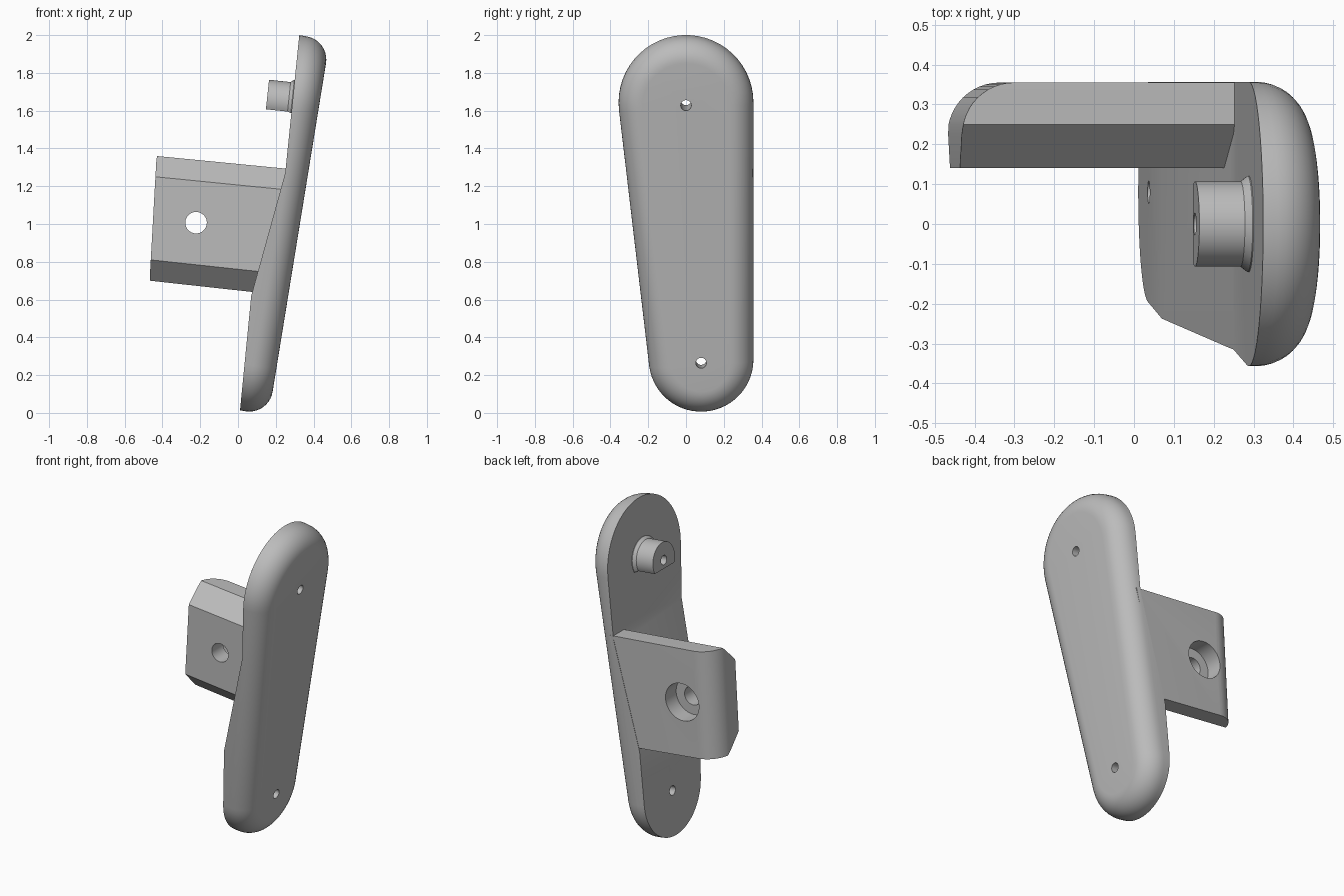
import bpy, bmesh
from math import sin, cos, atan, atan2, asin, pi
from mathutils import Vector

if "Cube" in bpy.data.objects:
    bpy.data.objects.remove(bpy.data.objects["Cube"])

grey = bpy.data.materials.new("plain grey")
grey.use_nodes = True
grey.diffuse_color = (0.5, 0.5, 0.5, 1)
grey.node_tree.nodes["Principled BSDF"].inputs["Base Color"].default_value = (0.5, 0.5, 0.5, 1)


def loft(name, rings):
    """Closed solid through matching rings of points."""
    bm = bmesh.new()
    loops = [[bm.verts.new(p) for p in ring] for ring in rings]
    n = len(loops[0])
    for low, high in zip(loops, loops[1:]):
        for i in range(n):
            j = (i + 1) % n
            bm.faces.new((low[i], low[j], high[j], high[i]))
    bm.faces.new(loops[0])
    bm.faces.new(loops[-1])
    bmesh.ops.recalc_face_normals(bm, faces=bm.faces)
    mesh = bpy.data.meshes.new(name)
    bm.to_mesh(mesh)
    bm.free()
    mesh.materials.append(grey)
    obj = bpy.data.objects.new(name, mesh)
    bpy.context.collection.objects.link(obj)
    return obj


def rod(name, start, end, radius, sides=32):
    start, end = Vector(start), Vector(end)
    turn = (end - start).to_track_quat('Z', 'Y')
    ring = [turn @ Vector((radius * cos(2 * pi * k / sides), radius * sin(2 * pi * k / sides), 0))
            for k in range(sides)]
    return loft(name, [[start + p for p in ring], [end + p for p in ring]])


def cut(obj, cutter, operation='DIFFERENCE'):
    mod = obj.modifiers.new("cut", 'BOOLEAN')
    mod.object, mod.operation, mod.solver = cutter, operation, 'EXACT'
    graph = bpy.context.evaluated_depsgraph_get()
    mesh = bpy.data.meshes.new_from_object(obj.evaluated_get(graph))
    obj.modifiers.clear()
    obj.data = mesh


def tilted(origin, angle):
    """Frame leaning back in xz: a runs outwards, b runs up."""
    ox, oz = origin
    return lambda a, y, b: Vector((ox + a * cos(angle) + b * sin(angle), y,
                                   oz - a * sin(angle) + b * cos(angle)))


# Paddle: two-circle outline with a rounded front rim
R_TOP, R_LOW, B_TOP, B_LOW, Y_LOW = 0.357, 0.277, 1.643, 0.265, 0.08
FILLET, STEPS, ARC = 0.125, 10, 28
front = tilted((0.165, 0), atan(0.1626))
split = 2 * pi + 2 * atan2(B_LOW - B_TOP, Y_LOW)


def outline(a, inset):
    pts = []
    for k in range(ARC + 1):
        t = split * k / ARC
        pts.append(front(a, (R_TOP - inset) * cos(t), B_TOP + (R_TOP - inset) * sin(t)))
    for k in range(ARC + 1):
        t = split + (2 * pi - split) * k / ARC
        pts.append(front(a, Y_LOW + (R_LOW - inset) * cos(t), B_LOW + (R_LOW - inset) * sin(t)))
    return pts


rings = [outline(-0.32, 0)]
for k in range(STEPS + 1):
    t = pi / 2 * k / STEPS
    rings.append(outline(-FILLET * (1 - sin(t)), FILLET * (1 - cos(t))))
paddle = loft("paddle", rings)

# Bent back face of the paddle
back = [(-0.02, -0.3), (0.07, 0.62), (0.25, 1.27), (0.355, 2.3), (1, 2.3), (1, -0.3)]
back_shape = loft("back_shape", [[(x, y, z) for x, z in back] for y in (-1, 1)])
cut(paddle, back_shape, 'INTERSECT')

# Post: round with a flat underside and a flared foot
POST_R, FLAT = 0.107, 0.05
post_frame = tilted((0.153, 1.657), atan(0.105))
low = asin(FLAT / POST_R)


def post_ring(a, scale):
    angles = [-low + (pi + 2 * low) * k / 32 for k in range(33)]
    return [post_frame(a, scale * POST_R * cos(t), scale * POST_R * sin(t)) for t in angles]


post = loft("post", [post_ring(0, 1), post_ring(0.115, 1), post_ring(0.133, 1.13), post_ring(0.155, 1.13)])

# Screw holes through paddle and post
top_hole = rod("top_hole", post_frame(-0.2, 0, 0), post_frame(0.6, 0, 0), 0.028)
low_frame = tilted((0.2, 0.265), atan(0.105))
low_hole = rod("low_hole", low_frame(-0.4, Y_LOW, 0), low_frame(0.3, Y_LOW, 0), 0.028)
for target, hole in ((paddle, top_hole), (paddle, low_hole), (post, top_hole)):
    cut(target, hole)

# Bracket: chamfered front edges, rounded rear outer corner
Y_FRONT, Y_BACK, CHAMFER, ROUND, TALL = 0.14, 0.355, 0.11, 0.13, 0.66
depths = [Y_FRONT, Y_BACK - ROUND, Y_FRONT + CHAMFER]
depths += [Y_BACK - ROUND + ROUND * sin(pi / 2 * k / 12) for k in range(2, 13)]


def slice_at(y):
    trim = max(0, CHAMFER - (y - Y_FRONT))
    s = max(0, y - (Y_BACK - ROUND)) / ROUND
    off = ROUND * (1 - max(0, 1 - s * s) ** 0.5)

    def left(t):
        return (-0.468 + 0.056 * t + off, y, 0.70 + t - 0.1085 * off)

    def right(t):
        return (0.105 + 0.267 * t, y, 0.637 + 0.99 * t)
    return [left(trim), left(TALL - trim), right(TALL - trim), right(trim)]


bracket = loft("bracket", [slice_at(y) for y in sorted(depths)])

# Counterbored bolt hole in the bracket
bolt_hole = rod("bolt_hole", (-0.222, 0, 1.007), (-0.222, 0.6, 1.007), 0.057, 40)
counterbore = rod("counterbore", (-0.222, 0.25, 1.007), (-0.222, 0.6, 1.007), 0.115, 48)
cut(bracket, bolt_hole)
cut(bracket, counterbore)

# Remove cutters and shade
for cutter in (back_shape, top_hole, low_hole, bolt_hole, counterbore):
    bpy.data.objects.remove(cutter)
bpy.ops.object.select_all(action='DESELECT')
for obj in (paddle, post, bracket):
    obj.select_set(True)
bpy.context.view_layer.objects.active = paddle
bpy.ops.object.shade_smooth_by_angle(angle=pi / 6)
